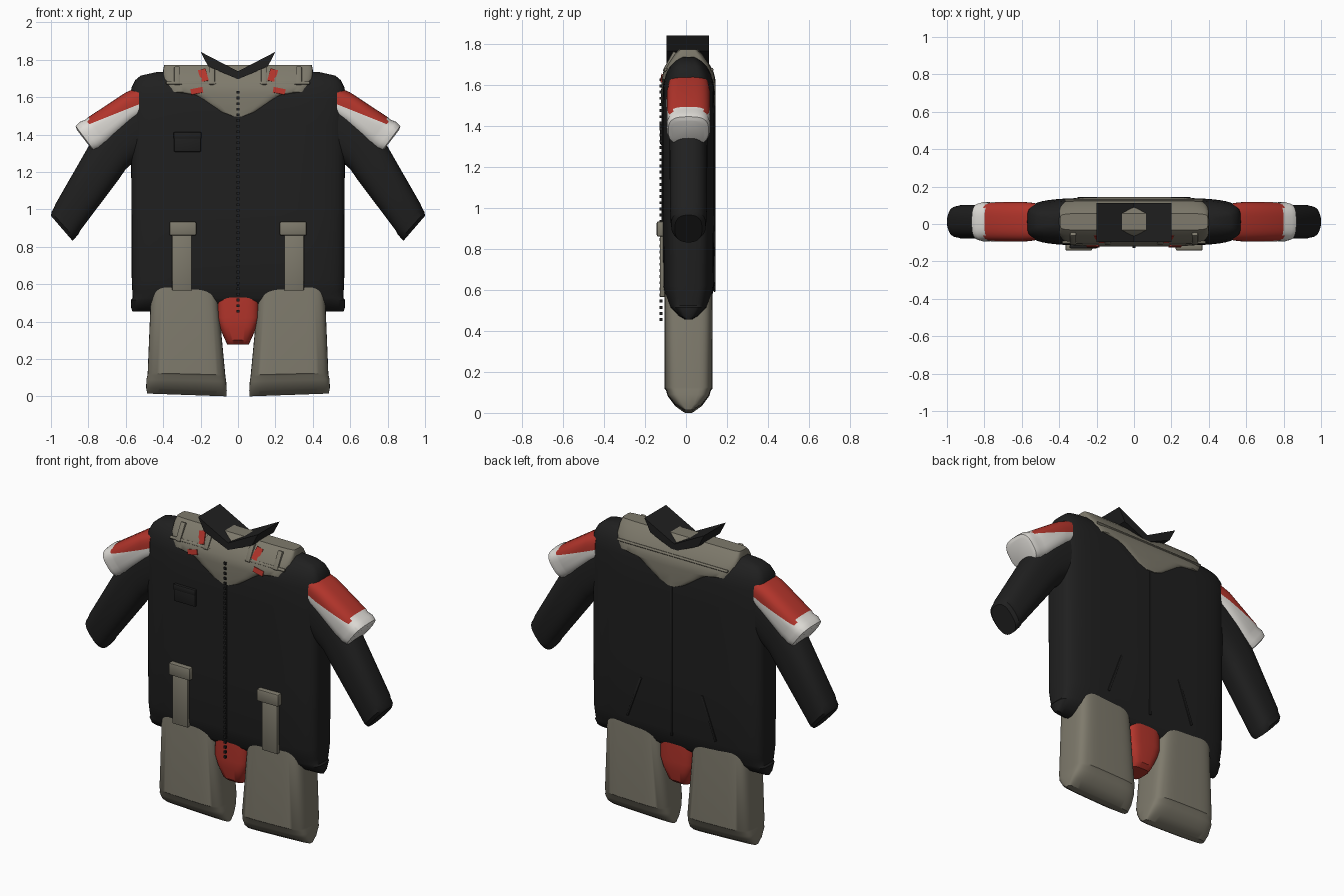
import bpy, bmesh, math
from mathutils import Vector, Matrix

if "Cube" in bpy.data.objects:
    bpy.data.objects.remove(bpy.data.objects["Cube"])

YC = 0.012  # the garment's mid plane


def material(name, rgb):
    m = bpy.data.materials.new(name)
    m.diffuse_color = (*rgb, 1)
    m.use_nodes = True
    m.node_tree.nodes["Principled BSDF"].inputs["Base Color"].default_value = m.diffuse_color
    return m


BLACK = material("black cloth", (0.014, 0.014, 0.014))
KHAKI = material("khaki cloth", (0.21, 0.195, 0.15))
RED = material("red cloth", (0.45, 0.035, 0.024))
WHITE = material("white cloth", (0.75, 0.73, 0.69))


def finish(name, bm, mats, angle=35):
    bmesh.ops.recalc_face_normals(bm, faces=bm.faces)
    me = bpy.data.meshes.new(name)
    bm.to_mesh(me)
    bm.free()
    for m in mats:
        me.materials.append(m)
    ob = bpy.data.objects.new(name, me)
    bpy.context.collection.objects.link(ob)
    bpy.ops.object.select_all(action='DESELECT')
    bpy.context.view_layer.objects.active = ob
    ob.select_set(True)
    bpy.ops.object.shade_smooth_by_angle(angle=math.radians(angle))
    return ob


def loft(sections, n, sx=1, count=48):
    """Skin rounded sections; each is (ax, az, bx, bz, half depth)."""
    bm = bmesh.new()
    rings = []
    for ax, az, bx, bz, ry in sections:
        a, b = Vector((ax * sx, YC, az)), Vector((bx * sx, YC, bz))
        mid, half = (a + b) / 2, (a - b) / 2
        ring = []
        for i in range(count):
            t = math.tau * i / count
            c, s = math.cos(t), math.sin(t)
            u = math.copysign(abs(c) ** (2 / n), c)
            v = math.copysign(abs(s) ** (2 / n), s)
            ring.append(bm.verts.new(mid + half * u + Vector((0, ry * v, 0))))
        rings.append(ring)
    for r, q in zip(rings, rings[1:]):
        for i in range(count):
            j = (i + 1) % count
            bm.faces.new((r[i], r[j], q[j], q[i]))
    bm.faces.new(rings[0])
    bm.faces.new(rings[-1])
    return bm


def level(rows):
    """Symmetric horizontal sections from (z, half width, half depth)."""
    return [(w, z, -w, z, d) for z, w, d in rows]


def box(name, loc, size, mat, tilt=0, roll=0, bevel=0.006):
    bm = bmesh.new()
    bmesh.ops.create_cube(bm, size=1)
    bmesh.ops.scale(bm, vec=size, verts=bm.verts)
    if bevel:
        bmesh.ops.bevel(bm, geom=bm.edges[:], offset=bevel, segments=2,
                        profile=0.5, affect='EDGES')
    rot = Matrix.Rotation(roll, 4, 'Y') @ Matrix.Rotation(tilt, 4, 'X')
    bmesh.ops.transform(bm, matrix=Matrix.Translation(loc) @ rot, verts=bm.verts)
    return finish(name, bm, [mat])


# Jacket body with a tapered hem and sloping shoulders
finish("jacket_body", loft(level([
    (0.455, 0.565, 0.018), (0.475, 0.572, 0.055), (0.515, 0.572, 0.096),
    (0.525, 0.564, 0.100), (0.56, 0.565, 0.114), (0.62, 0.568, 0.126),
    (1.0, 0.570, 0.128), (1.45, 0.572, 0.128), (1.59, 0.575, 0.126),
    (1.65, 0.570, 0.115), (1.69, 0.550, 0.094), (1.715, 0.52, 0.07),
    (1.735, 0.43, 0.04)]), 4.5), [BLACK])

# Yoke: a scalloped point below, a straight shoulder piece above
finish("yoke", loft(level([
    (1.497, 0.03, 0.133), (1.52, 0.10, 0.133), (1.57, 0.18, 0.133),
    (1.612, 0.25, 0.132), (1.628, 0.365, 0.131), (1.66, 0.385, 0.124),
    (1.70, 0.40, 0.103), (1.745, 0.40, 0.072), (1.772, 0.395, 0.045)]), 8),
    [KHAKI])

# Yoke trims following its slope, front and back ridge
TILT = -math.radians(29)


def yoke_y(z):
    return YC - 0.128 + max(0, z - 1.645) * 0.56


for s in (-1, 1):
    for x in (0.325, 0.14):
        box("yoke_loop", (s * x, yoke_y(1.712), 1.712), (0.032, 0.022, 0.11), KHAKI, TILT)
    box("yoke_ridge", (s * 0.25, yoke_y(1.675), 1.675), (0.27, 0.014, 0.018), KHAKI, TILT)
    box("yoke_red_patch", (s * 0.185, yoke_y(1.715) - 0.002, 1.715),
        (0.042, 0.009, 0.075), RED, TILT, s * 0.25, 0)
    box("yoke_red_tab", (s * 0.22, YC - 0.130, 1.633), (0.065, 0.009, 0.03),
        RED, TILT * 0.4, s * 0.2, 0)
box("yoke_back_ridge", (0, YC + 0.115, 1.675), (0.74, 0.014, 0.016), KHAKI, -TILT)

# Open collar: a folded V strip running front to back
outline = [(-0.2, 1.842), (0, 1.738), (0.2, 1.842), (0.16, 1.765), (0, 1.695), (-0.16, 1.765)]
bm = bmesh.new()
front = [bm.verts.new((x, -0.095, z)) for x, z in outline]
back = [bm.verts.new((x, 0.112, z)) for x, z in outline]
for ids in ((0, 1, 4, 5), (1, 2, 3, 4)):
    bm.faces.new([front[i] for i in ids])
    bm.faces.new([back[i] for i in ids])
for i in range(6):
    j = (i + 1) % 6
    bm.faces.new((front[i], front[j], back[j], back[i]))
finish("collar", bm, [BLACK], 20)

for s, side in ((-1, "left"), (1, "right")):
    # Lower sleeve
    finish(side + "_sleeve", loft([
        (0.50, 1.62, 0.50, 1.30, 0.095), (0.56, 1.60, 0.56, 1.25, 0.095),
        (0.68, 1.50, 0.60, 1.215, 0.094), (0.80, 1.335, 0.645, 1.15, 0.092),
        (0.975, 1.03, 0.845, 0.885, 0.090), (0.982, 1.012, 0.853, 0.868, 0.086),
        (0.997, 0.985, 0.872, 0.845, 0.084), (1.0, 0.965, 0.885, 0.832, 0.066)],
        2.6, s), [BLACK])

    # Shoulder cap with a flared rim; red above a slanted cut, white below
    bm = loft([
        (0.53, 1.655, 0.53, 1.485, 0.100), (0.60, 1.625, 0.575, 1.455, 0.106),
        (0.80, 1.493, 0.695, 1.345, 0.106), (0.815, 1.480, 0.705, 1.338, 0.101),
        (0.845, 1.468, 0.735, 1.318, 0.106), (0.868, 1.445, 0.765, 1.308, 0.098),
        (0.862, 1.425, 0.775, 1.312, 0.082)], 3, s)
    point, normal = Vector((s * 0.57, 0, 1.545)), Vector((s * 0.40, 0, 1)).normalized()
    bmesh.ops.bisect_plane(bm, geom=bm.verts[:] + bm.edges[:] + bm.faces[:],
                           plane_co=point, plane_no=normal)
    for f in bm.faces:
        c = f.calc_center_median()
        if (c - point).dot(normal) > 0 and abs(c.x) < 0.80:
            f.material_index = 1
    finish(side + "_shoulder_cap", bm, [WHITE, RED])

    # Trouser leg with a wedge-shaped hem
    finish(side + "_leg", loft([
        (0.455, 0.61, 0.115, 0.61, 0.112), (0.465, 0.56, 0.11, 0.56, 0.117),
        (0.483, 0.125, 0.068, 0.115, 0.117), (0.484, 0.115, 0.067, 0.105, 0.109),
        (0.490, 0.09, 0.063, 0.08, 0.102), (0.491, 0.045, 0.060, 0.03, 0.066),
        (0.485, 0.015, 0.062, 0.0, 0.022)], 5, s), [KHAKI])

    # Hip strap and its flap
    x = 0.30 * s
    box(side + "_hip_strap", (x, -0.115, 0.72), (0.105, 0.026, 0.31), KHAKI)
    box(side + "_hip_strap_flap", (x - 0.005 * s, -0.122, 0.897), (0.145, 0.042, 0.075), KHAKI, bevel=0.01)

    # Slanted pocket welt on the back
    box(side + "_back_welt", (s * 0.25, YC + 0.126, 0.76), (0.014, 0.012, 0.27),
        BLACK, 0, -s * 0.35, 0.003)

# Crotch piece between the legs
finish("crotch", loft(level([
    (0.60, 0.118, 0.10), (0.42, 0.117, 0.104), (0.37, 0.10, 0.10),
    (0.30, 0.068, 0.085), (0.278, 0.058, 0.06)]), 4), [RED])

# Chest pocket and centre seams
box("chest_pocket", (-0.27, -0.117, 1.36), (0.145, 0.018, 0.105), BLACK)
box("chest_pocket_flap", (-0.27, -0.121, 1.395), (0.15, 0.018, 0.035), BLACK)
box("front_seam", (0, -0.115, 1.05), (0.012, 0.008, 0.92), BLACK, bevel=0.002)
box("back_seam", (0, YC + 0.127, 1.05), (0.014, 0.008, 0.92), BLACK, bevel=0.002)

# Zip teeth in one mesh
bm = bmesh.new()
for i in range(40):
    m = Matrix.Translation((0, -0.122, 0.455 + i * 0.03)) @ Matrix.Diagonal((0.016, 0.014, 0.014, 1))
    bmesh.ops.create_cube(bm, size=1, matrix=m)
finish("zip_teeth", bm, [BLACK])
